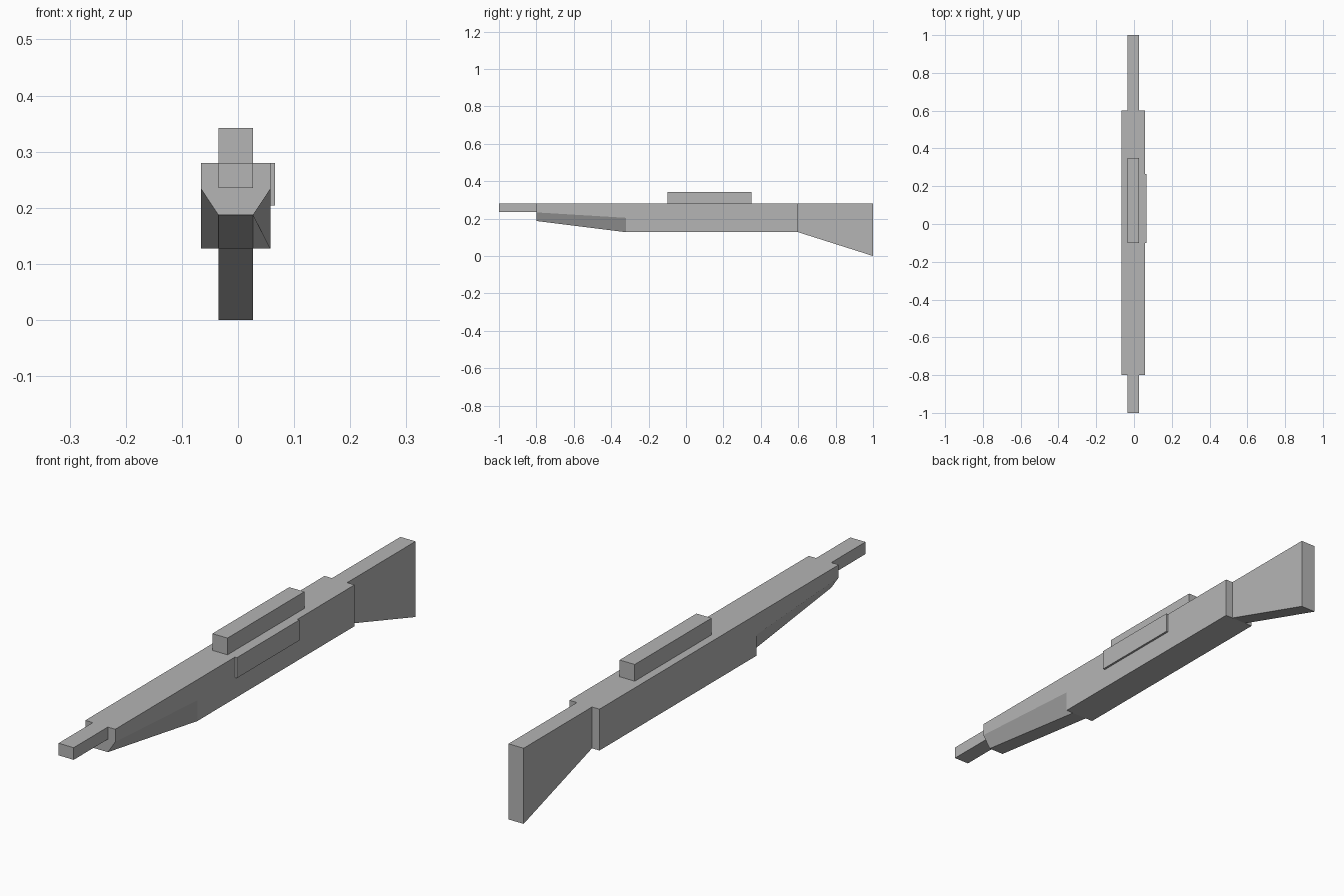
import bpy
import bmesh

cube = bpy.data.objects.get("Cube")
if cube:
    bpy.data.objects.remove(cube, do_unlink=True)

CENTRE = -0.004        # middle plane of the long parts
TOP, BELLY = 0.28, 0.127
BODY, SLIM = 0.0615, 0.031   # half widths

grey = bpy.data.materials.new("plain grey")
grey.use_nodes = True
colour = (0.46, 0.46, 0.46, 1)
grey.diffuse_color = colour
grey.node_tree.nodes["Principled BSDF"].inputs["Base Color"].default_value = colour


def finish(name, bm):
    bmesh.ops.recalc_face_normals(bm, faces=bm.faces)
    mesh = bpy.data.meshes.new(name)
    bm.to_mesh(mesh)
    bm.free()
    mesh.materials.append(grey)
    obj = bpy.data.objects.new(name, mesh)
    bpy.context.collection.objects.link(obj)


def extruded(name, profile, x0, x1):
    """Extrude a (y, z) side profile from x0 to x1."""
    bm = bmesh.new()
    a, b = ([bm.verts.new((x, y, z)) for y, z in profile] for x in (x0, x1))
    bm.faces.new(a)
    bm.faces.new(b)
    for i in range(len(a)):
        j = (i + 1) % len(a)
        bm.faces.new((a[i], a[j], b[j], b[i]))
    finish(name, bm)


def box(y0, y1, z0, z1):
    return [(y0, z0), (y1, z0), (y1, z1), (y0, z1)]


# Body with a tapered, chamfered fore end; one half described, both sides built
half = {
    "front_top": (BODY, -0.8, TOP),
    "front_side": (BODY, -0.8, 0.233),
    "front_low": (SLIM, -0.8, 0.187),
    "mid_side": (BODY, -0.32, 0.204),
    "mid_corner": (BODY, -0.32, BELLY),
    "mid_low": (SLIM, -0.32, BELLY),
    "rear_low": (BODY, 0.6, BELLY),
    "rear_top": (BODY, 0.6, TOP),
}
bm = bmesh.new()
sides = [{k: bm.verts.new((CENTRE + s * x, y, z)) for k, (x, y, z) in half.items()}
         for s in (-1, 1)]
for v in sides:
    for loop in ("front_top front_side mid_side mid_corner rear_low rear_top",
                 "front_side mid_side mid_corner mid_low front_low"):
        bm.faces.new([v[k] for k in loop.split()])
for strip in ("front_top rear_top", "rear_top rear_low", "rear_low mid_corner mid_low",
              "mid_low front_low", "front_low front_side front_top"):
    keys = strip.split()
    bm.faces.new([sides[0][k] for k in keys] + [sides[1][k] for k in reversed(keys)])
finish("body", bm)

# Slim parts on the middle plane
left, right = CENTRE + SLIM, CENTRE - SLIM
extruded("barrel", box(-1, -0.8, 0.235, TOP), right, left)
extruded("sight", box(-0.1, 0.35, TOP, 0.342), right, left)
extruded("stock", [(0.6, BELLY), (1, 0), (1, TOP), (0.6, TOP)], right, left)

# Raised plate on the left side
extruded("side_plate", box(-0.1, 0.265, 0.204, TOP), CENTRE + BODY, CENTRE + BODY + 0.008)
